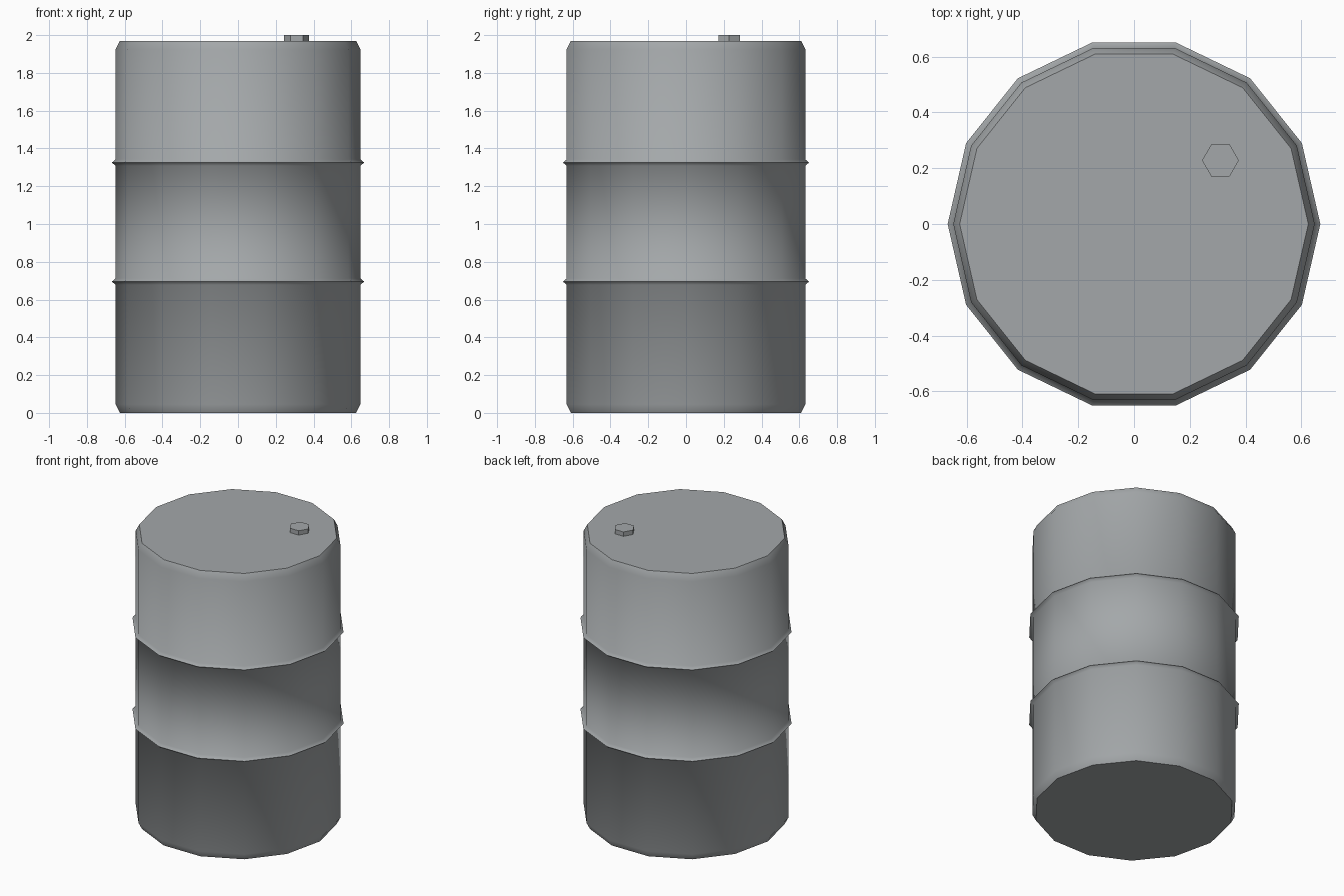
import bpy, math

cube = bpy.data.objects.get("Cube")
if cube:
    bpy.data.objects.remove(cube, do_unlink=True)

steel = bpy.data.materials.new("grey_steel")
steel.use_nodes = True
colour = (0.37, 0.39, 0.40, 1)
steel.diffuse_color = colour
steel.node_tree.nodes["Principled BSDF"].inputs["Base Color"].default_value = colour


def lathe(name, profile, sides, centre=(0, 0), smooth_angle=None):
    """Turn a (radius, height) profile into a closed faceted solid."""
    verts = []
    for r, z in profile:
        for i in range(sides):
            a = math.tau * i / sides
            verts.append((centre[0] + r * math.cos(a), centre[1] + r * math.sin(a), z))
    faces = [tuple(reversed(range(sides))),
             tuple(range(len(verts) - sides, len(verts)))]
    for k in range(len(profile) - 1):
        for i in range(sides):
            j = (i + 1) % sides
            faces.append((k * sides + i, k * sides + j,
                          (k + 1) * sides + j, (k + 1) * sides + i))
    mesh = bpy.data.meshes.new(name)
    mesh.from_pydata(verts, [], faces)
    mesh.materials.append(steel)
    obj = bpy.data.objects.new(name, mesh)
    bpy.context.collection.objects.link(obj)
    if smooth_angle:
        bpy.ops.object.select_all(action="DESELECT")
        obj.select_set(True)
        bpy.context.view_layer.objects.active = obj
        bpy.ops.object.shade_smooth_by_angle(angle=math.radians(smooth_angle))
    return obj


# Drum shell: chamfered ends and two pointed hoops
body_r, end_r, hoop_r = 0.648, 0.625, 0.668
top, chamfer, hoop_half = 1.97, 0.045, 0.017
profile = [(end_r, 0), (body_r, chamfer)]
for z in (0.695, 1.325):
    profile += [(body_r, z - hoop_half), (hoop_r, z), (body_r, z + hoop_half)]
profile += [(body_r, top - chamfer), (end_r, top)]
lathe("drum_body", profile, 14, smooth_angle=55)

# Six-sided filler cap on the lid
lathe("filler_cap", [(0.066, top - 0.01), (0.066, 2.0)], 6, centre=(0.31, 0.228))
